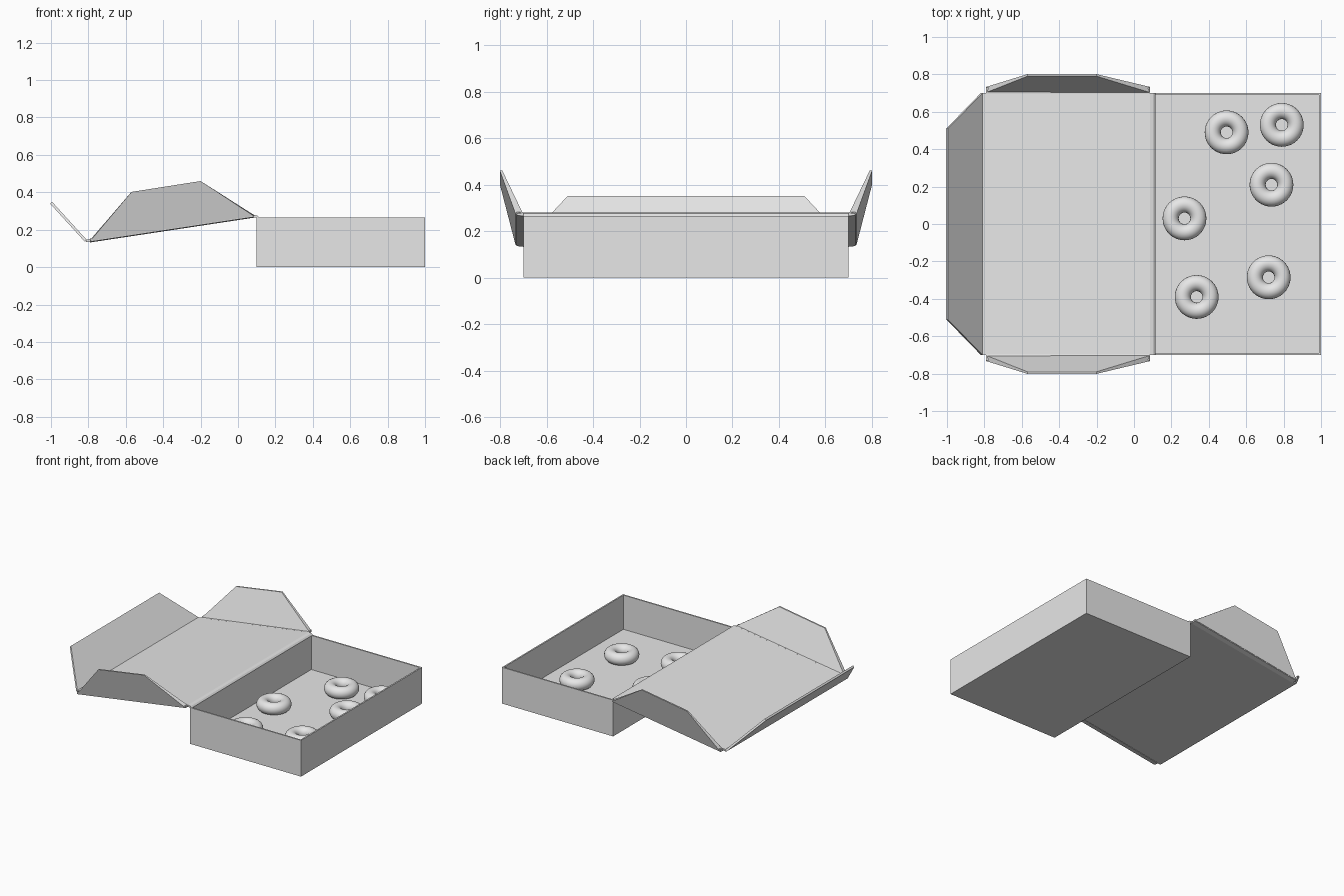
import bpy, bmesh, math
from mathutils import Vector

cube = bpy.data.objects.get("Cube")
if cube:
    bpy.data.objects.remove(cube, do_unlink=True)

grey = bpy.data.materials.new("plain_grey")
grey.use_nodes = True
colour = (0.8, 0.8, 0.8, 1)
grey.diffuse_color = colour
grey.node_tree.nodes["Principled BSDF"].inputs["Base Color"].default_value = colour


def finish(name, bm):
    bmesh.ops.recalc_face_normals(bm, faces=bm.faces)
    mesh = bpy.data.meshes.new(name)
    bm.to_mesh(mesh)
    bm.free()
    mesh.materials.append(grey)
    obj = bpy.data.objects.new(name, mesh)
    bpy.context.collection.objects.link(obj)
    return obj


def panel(name, inner, outer):
    """Closed sheet of card between two matching outlines."""
    bm = bmesh.new()
    a = [bm.verts.new(p) for p in inner]
    b = [bm.verts.new(p) for p in outer]
    bm.faces.new(a)
    bm.faces.new(b[::-1])
    for i in range(len(a)):
        j = (i + 1) % len(a)
        bm.faces.new((a[i], b[i], b[j], a[j]))
    return finish(name, bm)


# Open tray, hollowed from a block
WALL, HALF = 0.015, 0.7
bm = bmesh.new()
bmesh.ops.create_cube(bm, size=1)
for v in bm.verts:
    v.co = Vector((0.55 + v.co.x * 0.9, v.co.y * 2 * HALF, (v.co.z + 0.5) * 0.265))
top = max(bm.faces, key=lambda f: f.calc_center_median().z)
bmesh.ops.inset_region(bm, faces=[top], thickness=WALL)
cut = bmesh.ops.extrude_discrete_faces(bm, faces=[top])["faces"][0]
bmesh.ops.translate(bm, verts=cut.verts, vec=(0, 0, WALL - 0.265))
finish("tray", bm)

# Lid with its fold at the tray edge, swept across the width
section = [(0.115, 0.265), (0.105, 0.275), (0.085, 0.279), (-0.81, 0.147),
           (-0.815, 0.134), (-0.80, 0.134), (0.083, 0.265)]
panel("lid", [(x, -HALF, z) for x, z in section], [(x, HALF, z) for x, z in section])

# Tapered front flap
flap = [(-0.81, -HALF, 0.147), (-0.995, -0.51, 0.35),
        (-0.995, 0.51, 0.35), (-0.81, HALF, 0.147)]
panel("front_flap", flap, [(x - 0.009, y, z - 0.011) for x, y, z in flap])

# Side flaps leaning outward from the lid
for side, name in ((1, "left_flap"), (-1, "right_flap")):
    outline = [(-0.79, 0.14, 0), (0.085, 0.273, 0), (-0.2, 0.46, 1), (-0.57, 0.402, 1)]
    inner = [(x, side * (0.703 + 0.087 * t), z + 0.006 * (1 - t)) for x, z, t in outline]
    outer = [(x, side * (0.733 + 0.068 * t), z) for x, z, t in outline]
    panel(name, inner, outer)

    # Card fold joining the flap to the lid
    fold = [(-0.79, 0.132), (0.083, 0.264), (0.083, 0.279), (-0.79, 0.15)]
    panel(name + "_fold", [(x, side * (HALF - 0.005), z) for x, z in fold],
          [(x, side * 0.73, z + 0.004) for x, z in fold])

# Ring doughnuts scattered on the tray floor
MAJOR, MINOR = 0.074, 0.043
places = [(0.495, 0.49), (0.79, 0.53), (0.735, 0.21),
          (0.27, 0.03), (0.72, -0.285), (0.335, -0.39)]
for i, (x, y) in enumerate(places):
    bpy.ops.mesh.primitive_torus_add(location=(x, y, WALL + MINOR), major_radius=MAJOR,
                                     minor_radius=MINOR, major_segments=40, minor_segments=20)
    ring = bpy.context.object
    ring.name = f"doughnut_{i + 1}"
    ring.data.materials.append(grey)
    bpy.ops.object.shade_smooth_by_angle(angle=math.radians(60))
